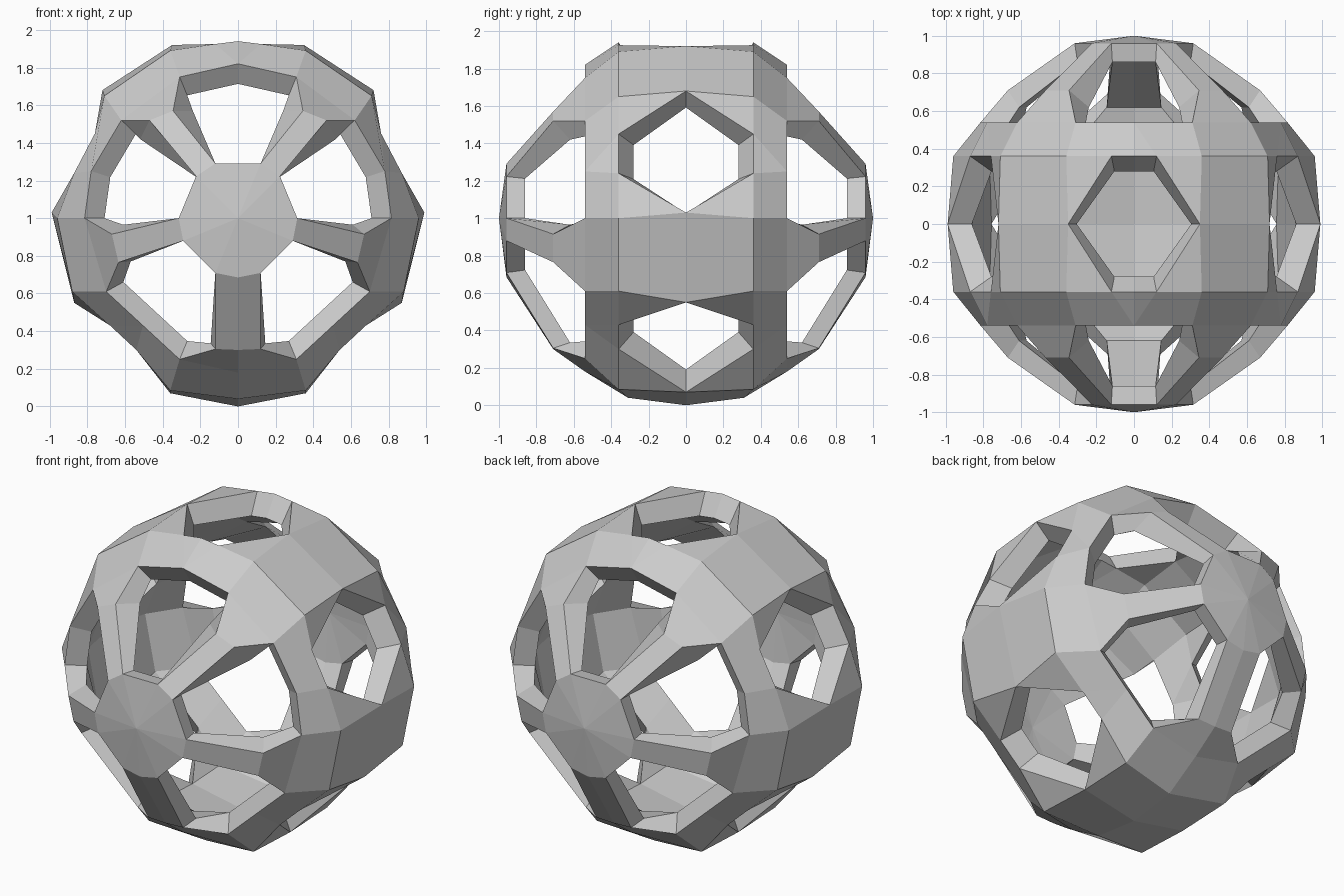
import bpy, bmesh, math

if "Cube" in bpy.data.objects:
    bpy.data.objects.remove(bpy.data.objects["Cube"])

def disc(r, depth):
    """Disc rim in steps of 22.5 degrees; the topmost point sits mid-edge."""
    pts = [(r * math.sin(math.pi * k / 8), r * math.cos(math.pi * k / 8), depth) for k in range(9)]
    pts[0] = (0, r * math.cos(math.pi / 8), depth)
    return pts

# Outer rings in one quarter (x >= 0, y <= 0), as (x, height from centre) at a depth y
RINGS = {
    'A': (0.0, [(.35, .92), (.72, .68), (.99, .03), (.87, -.45), (.36, -.93), (0, -1)]),
    'B': (-.36, [(0, .94), (.12, .925), (.36, .89), (.71, .65), (.76, .45), (.87, .24),
                 (.96, 0), (.88, -.39), (.68, -.57), (.54, -.70), (.36, -.915), (0, -.96, -.31)]),
    'C': (-.54, [(0, .82), (.31, .75), (.62, .52), (.78, .25), (.815, 0), (.70, -.39),
                 (.505, -.57), (.31, -.75), (0, -.82)]),
    'D': (-.71, [(.345, .57), (.47, .52), (.67, -.085), (.635, -.235), (.12, -.695), (0, -.70)]),
    'E': (-.96, disc(.315, -.96)),
    'P': (-1.0, [(0, 0)]),
}
# Inner rings: a smaller copy, with the struts wider inside
S = 0.87
INNER = {n: (y * S, [(p[0] * S, p[1] * S) for p in pts]) for n, (y, pts) in RINGS.items()}
INNER['B'] = (-.28, INNER['B'][1])
INNER['D'] = (-.62, [(.24, .57), (.52, .42), (.61, -.035), (.57, -.23), (.145, -.665), (0, -.665)])
INNER['E'] = (-.86, disc(.30, -.86))
INNER['P'] = (-.89, [(0, 0)])

# equator plates between the hexagon holes
plates = "A0 A1 B3 B2,A0 B2 B1,A1 B4 B3,A2 A3 B7 B6,A2 B6 B5,A3 B8 B7,A4 A5 B11 B10,A4 B10 B9"
# ring around the outside of the front holes
ring = "B0 B1 C0,B1 B2 C1 C0,B2 B3 C2 C1,B3 B4 C3 C2,B4 B5 C3,B5 B6 C4 C3"
ring_low = "B6 B7 C5 C4,B7 B8 C6 C5,B8 B9 C6,B9 B10 C7 C6,B10 B11 C8 C7"
# struts running to the front disc
struts = "C1 C2 D1 D0,C4 C5 D3 D2,C7 C8 D5 D4,D0 D1 E2 E1,D2 D3 E5 E4,D4 D5 E8 E7"
# front disc
cap = "P0 E0 E1,P0 E1 E2,P0 E2 E4,P0 E4 E5,P0 E5 E7,P0 E7 E8"
FACES = [f.split() for part in (plates, ring, ring_low, struts, cap) for f in part.split(",")]

bm = bmesh.new()
pairs = {}

def pair(key, sx, sy):
    """Outer and inner vertex of one named point, shared across the mirror planes."""
    out = []
    for rings in (RINGS, INNER):
        y, pts = rings[key[0]]
        p = pts[int(key[1:])]
        out.append((sx * p[0], sy * (p[2] if len(p) > 2 else y), p[1] + 1))
    k = tuple(round(c, 4) + 0.0 for c in out[0])
    if k not in pairs:
        pairs[k] = tuple(bm.verts.new(c) for c in out)
    return pairs[k]

# outer and inner skins, mirrored to all four quarters
inner_of = {}
outer_faces = []
for sx in (1, -1):
    for sy in (1, -1):
        for f in FACES:
            ps = [pair(k, sx, sy) for k in f]
            outer_faces.append(bm.faces.new([p[0] for p in ps]))
            bm.faces.new([p[1] for p in reversed(ps)])
            inner_of.update(ps)

# walls of the holes
rims = [e for e in {e for f in outer_faces for e in f.edges} if len(e.link_faces) == 1]
for e in rims:
    a, b = e.verts
    bm.faces.new((a, b, inner_of[b], inner_of[a]))
bmesh.ops.recalc_face_normals(bm, faces=bm.faces)

mesh = bpy.data.meshes.new("openwork_ball")
bm.to_mesh(mesh)
bm.free()
ball = bpy.data.objects.new("openwork_ball", mesh)
bpy.context.collection.objects.link(ball)
